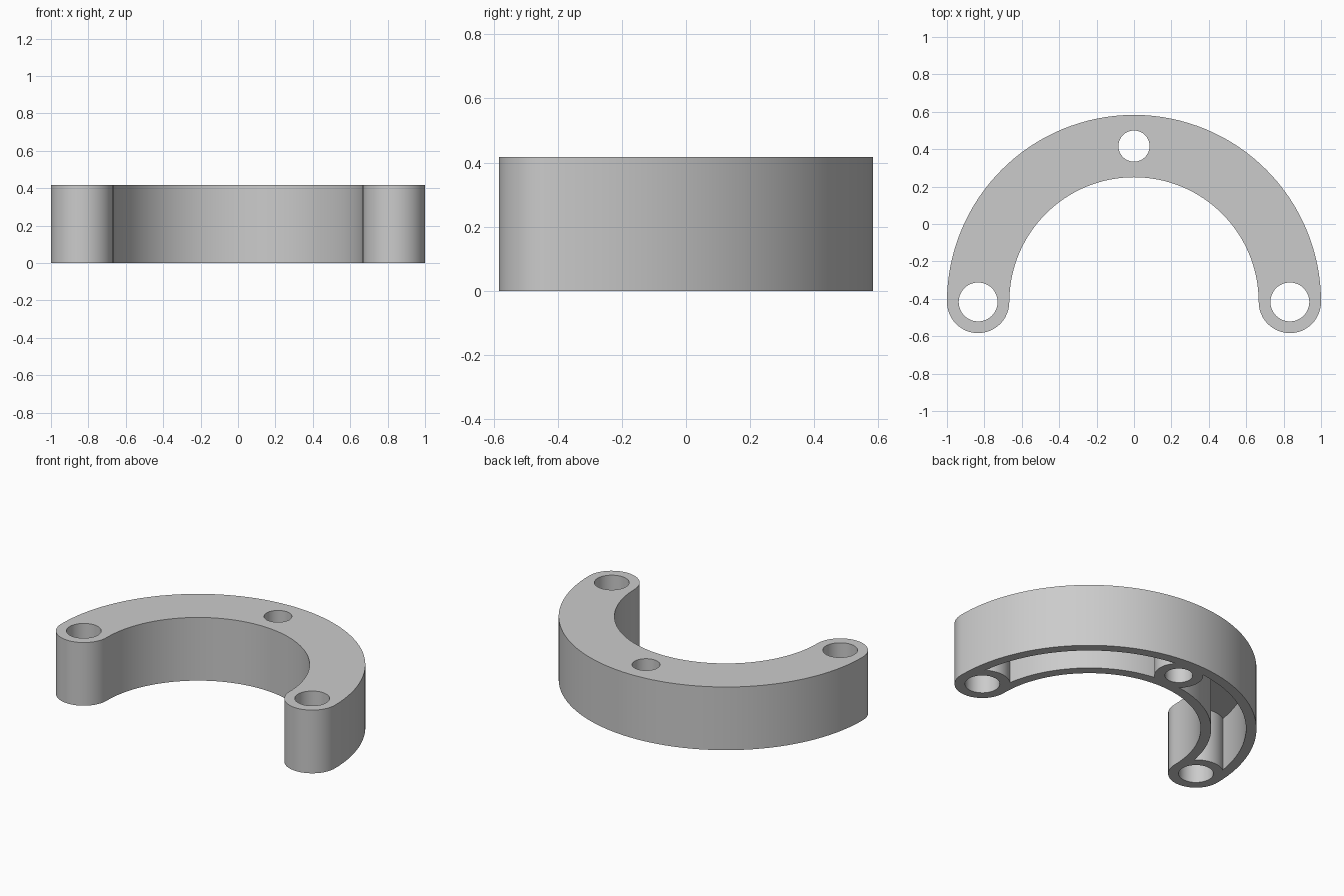
import bpy, bmesh
from math import pi, sin, cos, radians

if "Cube" in bpy.data.objects:
    bpy.data.objects.remove(bpy.data.objects["Cube"], do_unlink=True)

# Main dimensions
CY = -0.4167                      # centre of the half ring
R_OUT, R_IN = 1.0, 0.6667
R_MID, R_END = (R_OUT + R_IN) / 2, (R_OUT - R_IN) / 2
HEIGHT, WALL = 0.4167, 0.0625
ENDS = [(-R_MID, CY), (R_MID, CY)]
MIDDLE = (0, CY + R_MID)


def arc(cx, cy, r, start, end, steps):
    angles = [start + (end - start) * i / steps for i in range(steps + 1)]
    return [(cx + r * cos(a), cy + r * sin(a)) for a in angles]


def prism(name, outline, z0, z1):
    """Extrude a closed outline from z0 up to z1."""
    bm = bmesh.new()
    face = bm.faces.new([bm.verts.new((x, y, z0)) for x, y in outline])
    top = bmesh.ops.extrude_face_region(bm, geom=[face])["geom"]
    bmesh.ops.translate(bm, vec=(0, 0, z1 - z0),
                        verts=[v for v in top if isinstance(v, bmesh.types.BMVert)])
    bmesh.ops.recalc_face_normals(bm, faces=bm.faces)
    mesh = bpy.data.meshes.new(name)
    bm.to_mesh(mesh)
    bm.free()
    obj = bpy.data.objects.new(name, mesh)
    bpy.context.collection.objects.link(obj)
    return obj


def cylinder(name, centre, r, z0, z1):
    return prism(name, arc(*centre, r, 0, 2 * pi, 48)[:-1], z0, z1)


def cut(obj, cutter):
    """Subtract the cutter and discard it."""
    mod = obj.modifiers.new("cut", "BOOLEAN")
    mod.operation, mod.solver, mod.object = "DIFFERENCE", "EXACT", cutter
    bpy.context.view_layer.objects.active = obj
    bpy.ops.object.modifier_apply(modifier=mod.name)
    bpy.data.objects.remove(cutter, do_unlink=True)


# Half ring with rounded ends
outline = (arc(0, CY, R_OUT, 0, pi, 64)
           + arc(*ENDS[0], R_END, pi, 2 * pi, 24)[1:]
           + arc(0, CY, R_IN, pi, 0, 64)[1:]
           + arc(*ENDS[1], R_END, pi, 2 * pi, 24)[1:-1])
body = prism("half_ring_bracket", outline, 0, HEIGHT)

# Hollow underside, leaving bosses around the holes
hollow = prism("hollow_cutter",
               arc(0, CY, R_OUT - WALL, 0, pi, 64) + arc(0, CY, R_IN + WALL, pi, 0, 64),
               -0.1, HEIGHT - WALL)
for centre, r in [(ENDS[0], R_END), (ENDS[1], R_END), (MIDDLE, 0.146)]:
    cut(hollow, cylinder("boss_cutter", centre, r, -0.2, HEIGHT + 0.1))
cut(body, hollow)

# Through holes
for centre, r in [(ENDS[0], 0.104), (ENDS[1], 0.104), (MIDDLE, 0.0833)]:
    cut(body, cylinder("hole_cutter", centre, r, -0.2, HEIGHT + 0.2))

# Material
grey = bpy.data.materials.new("light_grey")
grey.use_nodes = True
colour = (0.6, 0.6, 0.6, 1)
grey.diffuse_color = colour
grey.node_tree.nodes["Principled BSDF"].inputs["Base Color"].default_value = colour
body.data.materials.clear()
body.data.materials.append(grey)
for poly in body.data.polygons:
    poly.material_index = 0

# Smooth curved walls, sharp rims
bpy.ops.object.select_all(action="DESELECT")
body.select_set(True)
bpy.context.view_layer.objects.active = body
bpy.ops.object.shade_smooth_by_angle(angle=radians(30))
